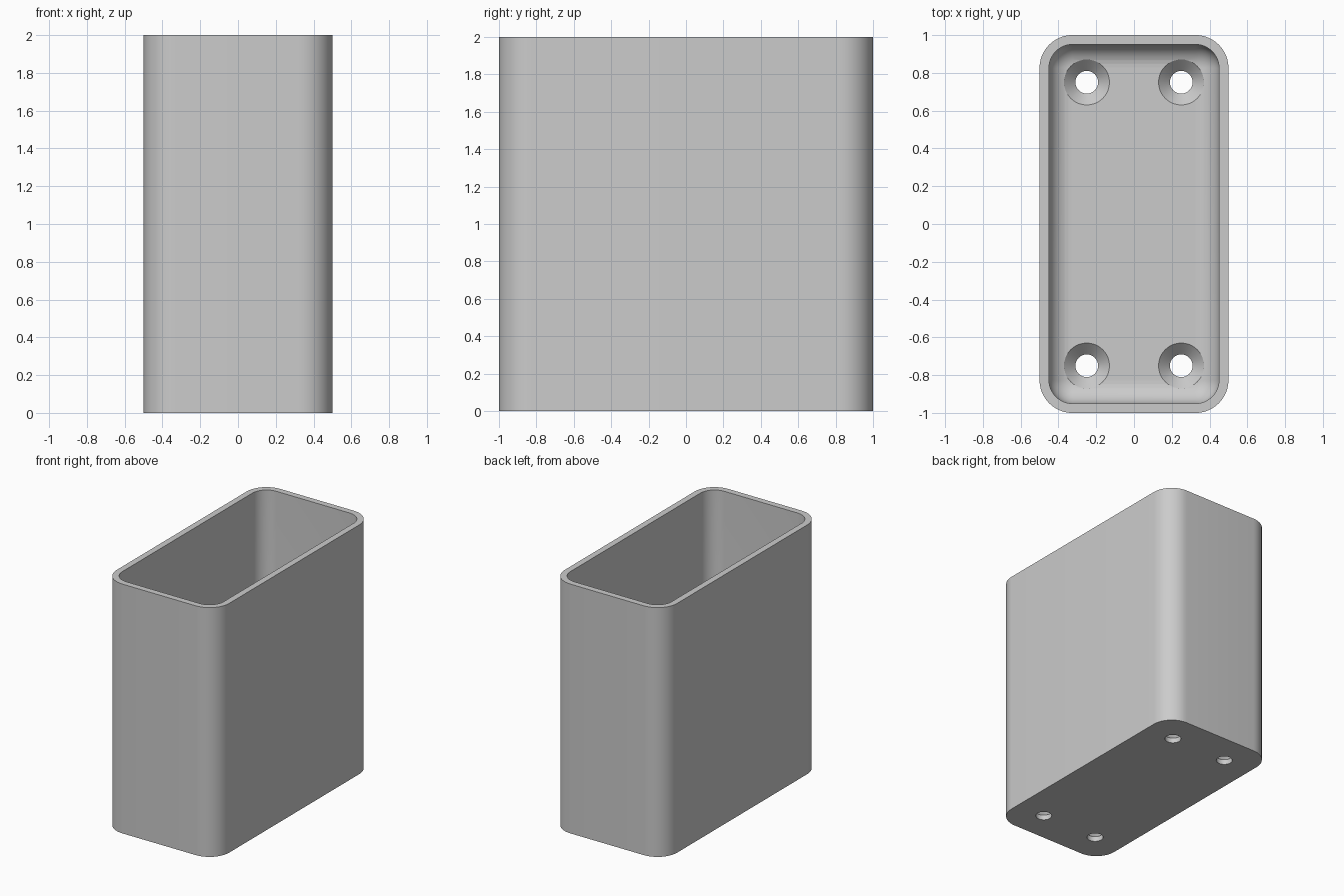
import bpy, bmesh
from math import cos, sin, pi, radians

cube = bpy.data.objects.get("Cube")
if cube:
    bpy.data.objects.remove(cube, do_unlink=True)

grey = bpy.data.materials.new("plain grey")
grey.use_nodes = True
colour = (0.6, 0.6, 0.6, 1)
grey.diffuse_color = colour
grey.node_tree.nodes["Principled BSDF"].inputs["Base Color"].default_value = colour

WALL, FLOOR, CORNER, FILLET, HEIGHT = 0.05, 0.1, 0.175, 0.12, 2.0


def rounded_ring(bm, inset, z, steps=12):
    """Ring of vertices around a 1 x 2 rounded rectangle, shrunk by inset."""
    r = CORNER - inset
    cx, cy = 0.5 - CORNER, 1.0 - CORNER
    ring = []
    for i, (sx, sy) in enumerate(((1, 1), (-1, 1), (-1, -1), (1, -1))):
        for k in range(steps + 1):
            a = (i + k / steps) * pi / 2
            ring.append(bm.verts.new((sx * cx + r * cos(a), sy * cy + r * sin(a), z)))
    return ring


def lathe_ring(bm, x, y, r, z, steps=48):
    return [bm.verts.new((x + r * cos(2 * pi * k / steps),
                          y + r * sin(2 * pi * k / steps), z)) for k in range(steps)]


def loft(bm, rings):
    """Skin consecutive rings and cap both ends."""
    for a, b in zip(rings, rings[1:]):
        n = len(a)
        for k in range(n):
            j = (k + 1) % n
            bm.faces.new((a[k], a[j], b[j], b[k]))
    bm.faces.new(rings[0][::-1])
    bm.faces.new(rings[-1])


def finish(bm, name):
    bmesh.ops.recalc_face_normals(bm, faces=bm.faces[:])
    mesh = bpy.data.meshes.new(name)
    bm.to_mesh(mesh)
    bm.free()
    mesh.materials.append(grey)
    obj = bpy.data.objects.new(name, mesh)
    bpy.context.collection.objects.link(obj)
    return obj


# Open box: outer wall, rim, inner wall, filleted floor
bm = bmesh.new()
profile = [(0, 0), (0, HEIGHT), (WALL, HEIGHT)]
for k in range(11):
    a = k / 10 * pi / 2
    profile.append((WALL + FILLET * (1 - cos(a)), FLOOR + FILLET * (1 - sin(a))))
loft(bm, [rounded_ring(bm, inset, z) for inset, z in profile])
box = finish(bm, "box")

# Countersunk screw holes through the floor
bm = bmesh.new()
hole_profile = [(0.06, -0.1), (0.06, 0.04), (0.12, FLOOR), (0.12, 0.4)]
for x in (-0.25, 0.25):
    for y in (-0.75, 0.75):
        loft(bm, [lathe_ring(bm, x, y, r, z) for r, z in hole_profile])
cutter = finish(bm, "screw_hole_cutter")

cut = box.modifiers.new("screw holes", "BOOLEAN")
cut.operation = "DIFFERENCE"
cut.solver = "EXACT"
cut.object = cutter
bpy.ops.object.select_all(action="DESELECT")
bpy.context.view_layer.objects.active = box
box.select_set(True)
bpy.ops.object.modifier_apply(modifier=cut.name)
bpy.data.objects.remove(cutter, do_unlink=True)

# Smooth walls with crisp rim and hole edges
bpy.ops.object.shade_smooth_by_angle(angle=radians(30))
